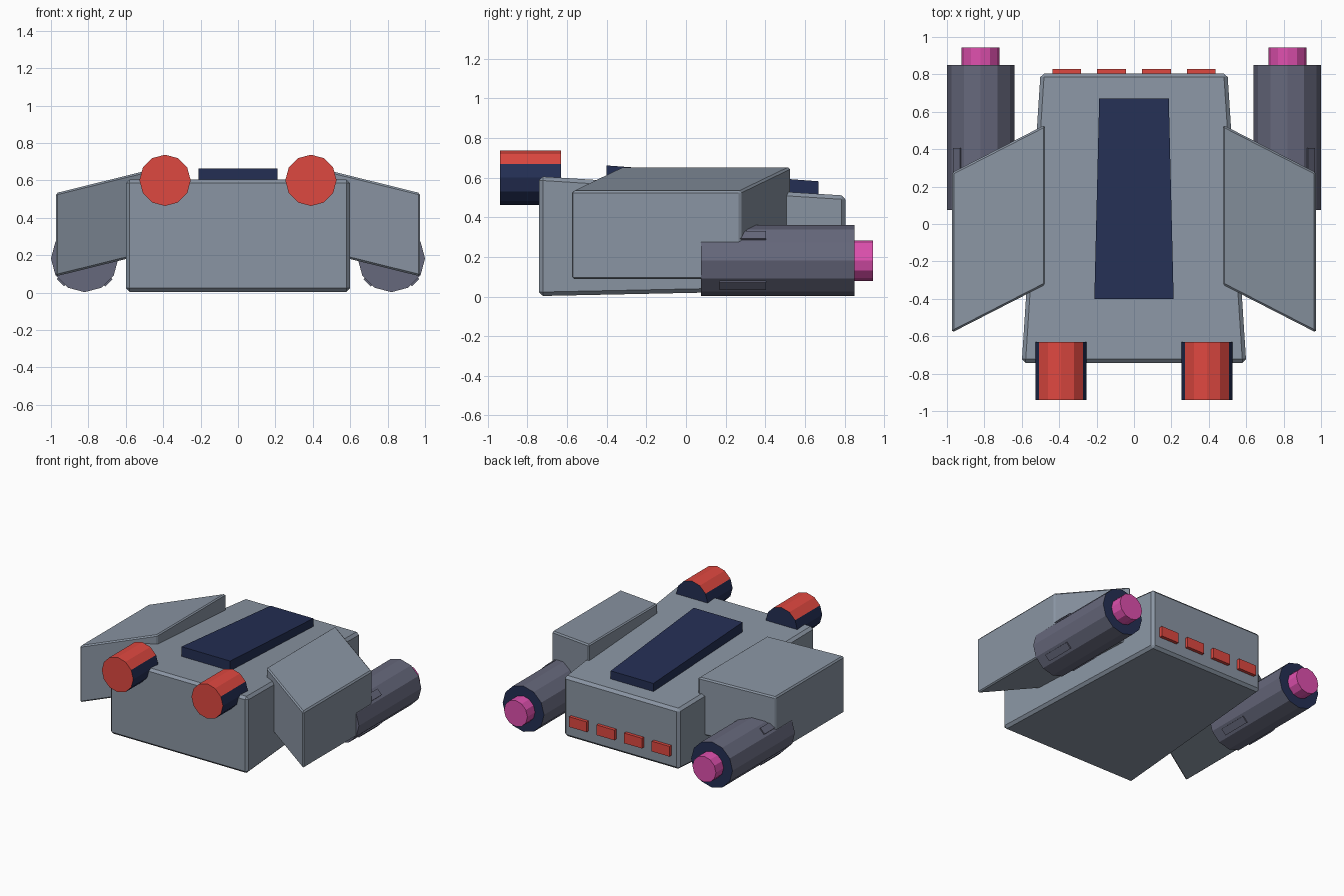
import bpy, bmesh, math
from mathutils import Matrix, Vector

if "Cube" in bpy.data.objects:
    bpy.data.objects.remove(bpy.data.objects["Cube"])


def material(name, rgb):
    m = bpy.data.materials.new(name)
    lin = [((c / 255 + 0.055) / 1.055) ** 2.4 for c in rgb]
    m.diffuse_color = (*lin, 1)
    m.use_nodes = True
    m.node_tree.nodes["Principled BSDF"].inputs["Base Color"].default_value = m.diffuse_color
    return m


GREY = material("hull grey", (138, 149, 163))
SLATE = material("engine slate", (102, 104, 124))
NAVY = material("dark navy", (36, 47, 84))
RED = material("light red", (222, 72, 64))
PINK = material("exhaust pink", (222, 80, 174))


def finish(name, bm, mats, bevel=0):
    bmesh.ops.recalc_face_normals(bm, faces=bm.faces)
    me = bpy.data.meshes.new(name)
    bm.to_mesh(me)
    bm.free()
    for m in mats:
        me.materials.append(m)
    ob = bpy.data.objects.new(name, me)
    bpy.context.collection.objects.link(ob)
    if bevel:
        mod = ob.modifiers.new("edge bevel", "BEVEL")
        mod.width = bevel
        mod.segments = 1
    return ob


def block(name, ring_a, ring_b, mat, bevel=0):
    """Six-sided solid joining two four-point end faces."""
    bm = bmesh.new()
    a = [bm.verts.new(p) for p in ring_a]
    b = [bm.verts.new(p) for p in ring_b]
    bm.faces.new(a)
    bm.faces.new(b)
    for i in range(4):
        j = (i + 1) % 4
        bm.faces.new((a[i], a[j], b[j], b[i]))
    return finish(name, bm, [mat], bevel)


def rect(w, y, z0, z1, x=0):
    """Upright rectangle facing along y."""
    return [(x - w, y, z0), (x + w, y, z0), (x + w, y, z1), (x - w, y, z1)]


def tube(name, x, z, r, y0, y1, mats, rule=None):
    """Twelve-sided cylinder along y; rule picks each face's material."""
    bm = bmesh.new()
    bmesh.ops.create_cone(bm, cap_ends=True, segments=12, radius1=r, radius2=r, depth=y1 - y0,
                          matrix=Matrix.Translation((x, (y0 + y1) / 2, z)) @ Matrix.Rotation(math.pi / 2, 4, 'X'))
    bmesh.ops.recalc_face_normals(bm, faces=bm.faces)
    bm.normal_update()
    if rule:
        for f in bm.faces:
            f.material_index = rule(f.normal)
    return finish(name, bm, mats)


# Tapered hull and canopy plate
block("hull", rect(0.60, -0.742, 0.003, 0.607), rect(0.50, 0.805, 0.035, 0.51), GREY, 0.02)
block("canopy", rect(0.212, -0.40, 0.55, 0.662), rect(0.186, 0.67, 0.49, 0.582), NAVY)

# Tail lights
for i, x in enumerate((-0.36, -0.12, 0.12, 0.36)):
    block(f"tail_light_{i + 1}", rect(0.077, 0.79, 0.135, 0.215, x), rect(0.077, 0.83, 0.135, 0.215, x), RED)

for s, side in ((-1, "left"), (1, "right")):
    # Swept, drooping wing block
    inner = [(s * 0.475, -0.325, 0.21), (s * 0.475, 0.53, 0.21), (s * 0.475, 0.53, 0.655), (s * 0.475, -0.325, 0.655)]
    outer = [(s * 0.973, y - 0.255, z - 0.123) for _, y, z in inner]
    block(f"{side}_wing", inner, outer, GREY, 0.01)

    # Front cannon: red front and top, navy elsewhere
    tube(f"{side}_cannon", s * 0.39, 0.60, 0.137, -0.94, -0.63, [NAVY, RED],
         lambda n: int(n.y < -0.5 or n.z > 0.6))

    # Engine with navy rear face and pink exhaust
    tube(f"{side}_engine", s * 0.82, 0.182, 0.18, 0.075, 0.85, [SLATE, NAVY], lambda n: int(n.y > 0.5))
    tube(f"{side}_exhaust", s * 0.82, 0.182, 0.102, 0.80, 0.945, [PINK])

    # Four ribs around each engine
    for k in range(4):
        rot = Matrix.Rotation(math.radians(45 + 90 * k), 3, 'Y')
        c = Vector((s * 0.82, 0, 0.182))
        ends = [[c + rot @ Vector((u, y, v)) for u, v in ((0.15, -0.027), (0.183, -0.027), (0.183, 0.027), (0.15, 0.027))]
                for y in (0.17, 0.405)]
        block(f"{side}_engine_rib_{k + 1}", ends[0], ends[1], SLATE)
